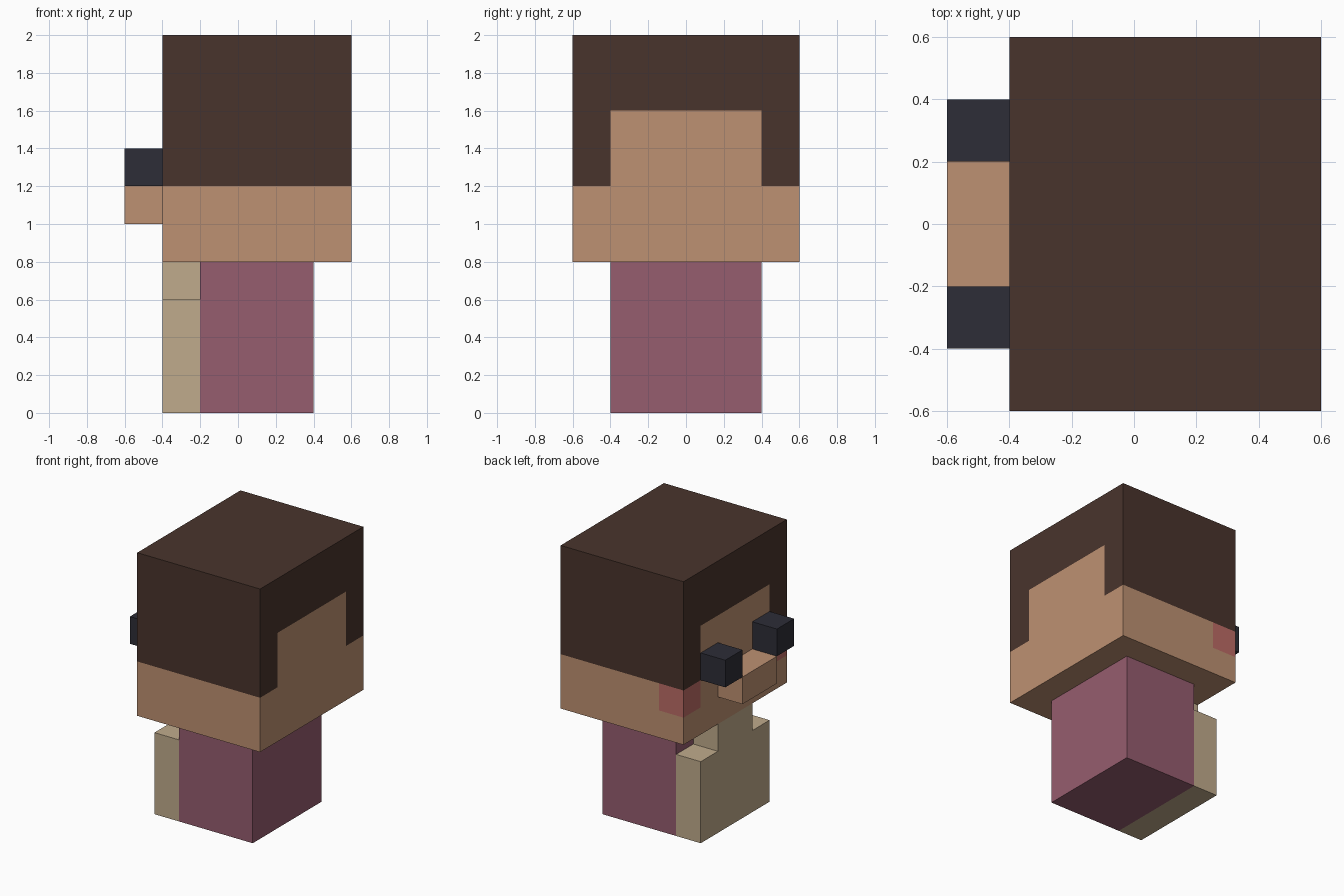
import bpy, bmesh
from mathutils import Vector

cube = bpy.data.objects.get("Cube")
if cube:
    bpy.data.objects.remove(cube, do_unlink=True)


def material(name, rgb):
    lin = [((c / 255 + 0.055) / 1.055) ** 2.4 for c in rgb] + [1.0]
    m = bpy.data.materials.new(name)
    m.use_nodes = True
    m.diffuse_color = lin
    m.node_tree.nodes["Principled BSDF"].inputs["Base Color"].default_value = lin
    return m


hair = material("dark brown hair", (73, 52, 44))
skin = material("skin", (190, 145, 114))
blush = material("blush pink", (188, 108, 102))
eye = material("eye black", (45, 45, 55))
shirt = material("mauve shirt", (150, 93, 111))
cloth = material("tan cloth", (192, 171, 140))


def box(name, lo, hi, mats, cuts=(), rule=None):
    """Box from corner to corner, sliced by (axis, position) cuts, coloured by a rule."""
    lo, hi = Vector(lo), Vector(hi)
    bm = bmesh.new()
    bmesh.ops.create_cube(bm, size=1)
    for v in bm.verts:
        v.co = [(lo[i] + hi[i]) / 2 + v.co[i] * (hi[i] - lo[i]) for i in range(3)]
    for axis, pos in cuts:
        co, no = Vector(), Vector()
        co[axis], no[axis] = pos, 1
        bmesh.ops.bisect_plane(bm, geom=bm.verts[:] + bm.edges[:] + bm.faces[:],
                               plane_co=co, plane_no=no)
    bm.normal_update()
    if rule:
        for f in bm.faces:
            f.material_index = rule(f.calc_center_median(), f.normal)
    mesh = bpy.data.meshes.new(name)
    bm.to_mesh(mesh)
    bm.free()
    for m in mats:
        mesh.materials.append(m)
    ob = bpy.data.objects.new(name, mesh)
    bpy.context.collection.objects.link(ob)
    return ob


def head_colour(c, n):
    """0 hair, 1 skin, 2 blush."""
    if abs(n.z) > 0.5:
        return 0 if n.z > 0 else 1
    if c.z > 1.2:
        # skin arch on the face side and the side opposite
        return 1 if abs(n.x) > 0.5 and abs(c.y) < 0.4 and c.z < 1.6 else 0
    if c.z > 1.0:
        cheek = n.x < -0.5 and abs(c.y) > 0.4
        cheek_wrap = n.y > 0.5 and c.x < -0.2
        if cheek or cheek_wrap:
            return 2
    return 1


# Head with painted hair, face and cheeks
box("head", (-0.4, -0.6, 0.8), (0.6, 0.6, 2.0), [hair, skin, blush],
    [(2, 1.0), (2, 1.2), (2, 1.6), (1, -0.4), (1, 0.4), (0, -0.2)], head_colour)

# Facial features
box("nose", (-0.6, -0.2, 1.0), (-0.4, 0.2, 1.2), [skin])
for side, y in (("left", -0.4), ("right", 0.2)):
    box("eye_" + side, (-0.6, y, 1.2), (-0.4, y + 0.2, 1.4), [eye])

# Body and the stepped panel over its chest
box("body", (-0.2, -0.4, 0.0), (0.4, 0.4, 0.8), [shirt])
box("panel_lower", (-0.4, -0.4, 0.0), (-0.2, 0.4, 0.6), [cloth])
box("panel_bib", (-0.4, -0.2, 0.6), (-0.2, 0.2, 0.8), [cloth])
